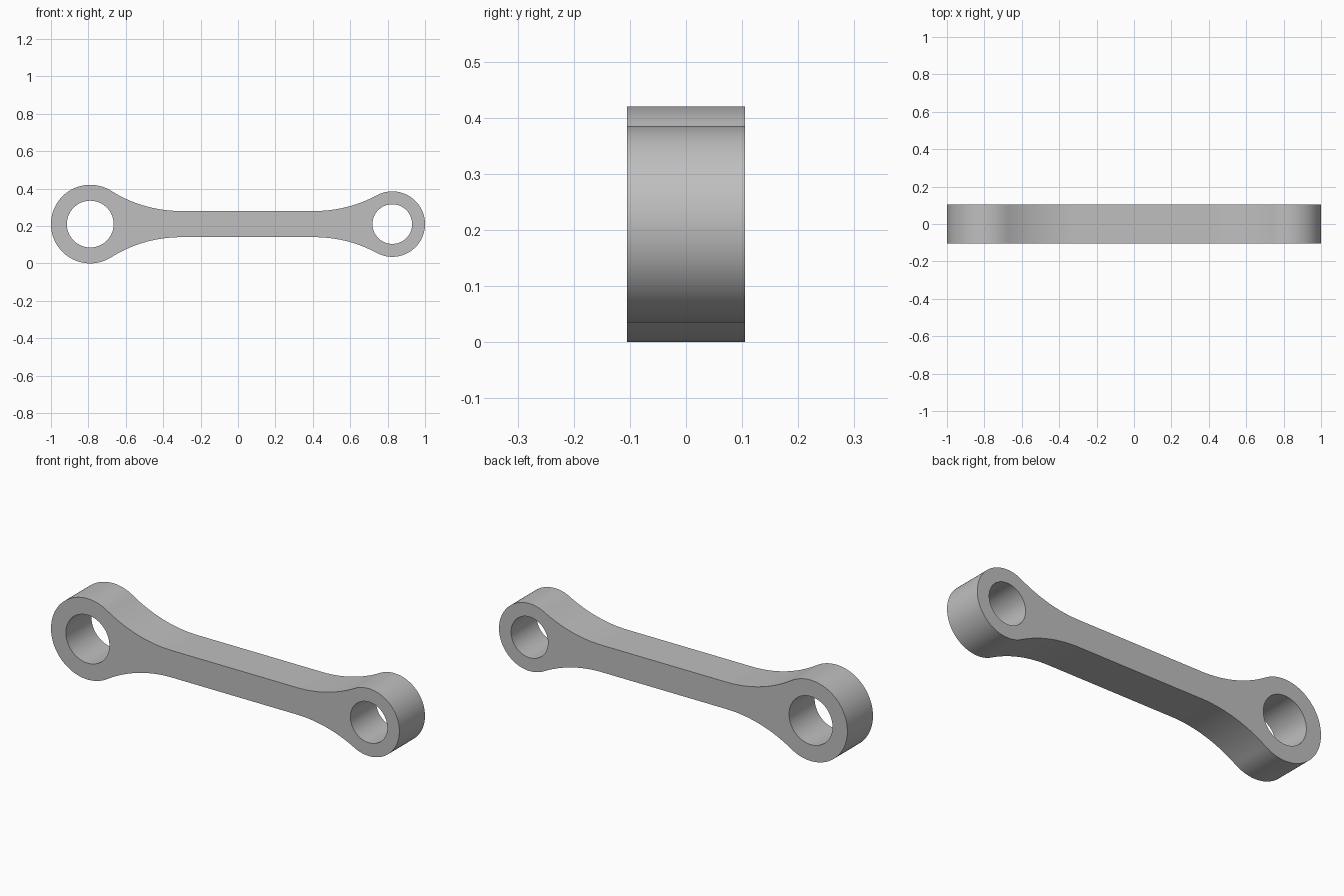
import bpy
import bmesh
from math import sin, cos, pi, sqrt, atan2, radians

if "Cube" in bpy.data.objects:
    bpy.data.objects.remove(bpy.data.objects["Cube"], do_unlink=True)

MID_Z = 0.21        # height of the rod's axis
HALF_DEPTH = 0.105
SHANK = 0.07        # half height of the shank
FILLET = 0.7        # radius blending each end into the shank
BIG = dict(x=-0.79, outer=0.21, bore=0.125)
SMALL = dict(x=0.825, outer=0.175, bore=0.106)


def arc(cx, cz, r, a0, a1, n):
    """Points along an arc, both ends included."""
    return [(cx + r * cos(a0 + (a1 - a0) * i / n),
             cz + r * sin(a0 + (a1 - a0) * i / n)) for i in range(n + 1)]


def upper_end(end, side):
    """Upper half of one end: outer tip, tangent point, fillet, shank."""
    run = sqrt((end["outer"] + FILLET) ** 2 - (SHANK + FILLET) ** 2)
    tangent = atan2(SHANK + FILLET, run)
    eye = arc(0, 0, end["outer"], pi, tangent, 40)
    blend = arc(run, SHANK + FILLET, FILLET, pi + tangent, 1.5 * pi, 24)
    return [(end["x"] + side * x, z) for x, z in eye + blend[1:]]


# Outline, mirrored about the rod's axis
top = upper_end(BIG, 1) + upper_end(SMALL, -1)[::-1]
outline = top + [(x, -z) for x, z in top[-2:0:-1]]
bores = [arc(e["x"], 0, e["bore"], 0, 2 * pi, 72)[:-1] for e in (BIG, SMALL)]

# Flat plate with two bores, extruded through the depth
bm = bmesh.new()
edges = []
for loop in [outline] + bores:
    verts = [bm.verts.new((x, -HALF_DEPTH, MID_Z + z)) for x, z in loop]
    edges += [bm.edges.new((v, verts[i - 1])) for i, v in enumerate(verts)]
bmesh.ops.triangle_fill(bm, edges=edges, use_beauty=True, normal=(0, -1, 0))
geom = bmesh.ops.extrude_face_region(bm, geom=bm.faces[:], use_keep_orig=True)["geom"]
moved = [g for g in geom if isinstance(g, bmesh.types.BMVert)]
bmesh.ops.translate(bm, verts=moved, vec=(0, 2 * HALF_DEPTH, 0))
bmesh.ops.recalc_face_normals(bm, faces=bm.faces[:])

mesh = bpy.data.meshes.new("connecting_rod")
bm.to_mesh(mesh)
bm.free()
rod = bpy.data.objects.new("connecting_rod", mesh)
bpy.context.collection.objects.link(rod)

# Grey metal
grey = bpy.data.materials.new("grey metal")
grey.use_nodes = True
colour = (0.52, 0.52, 0.52, 1)
grey.diffuse_color = colour
for node in grey.node_tree.nodes:
    if node.type == "BSDF_PRINCIPLED":
        node.inputs["Base Color"].default_value = colour
mesh.materials.append(grey)

# Smooth curved walls, sharp rims
bpy.ops.object.select_all(action="DESELECT")
rod.select_set(True)
bpy.context.view_layer.objects.active = rod
bpy.ops.object.shade_smooth_by_angle(angle=radians(30))
